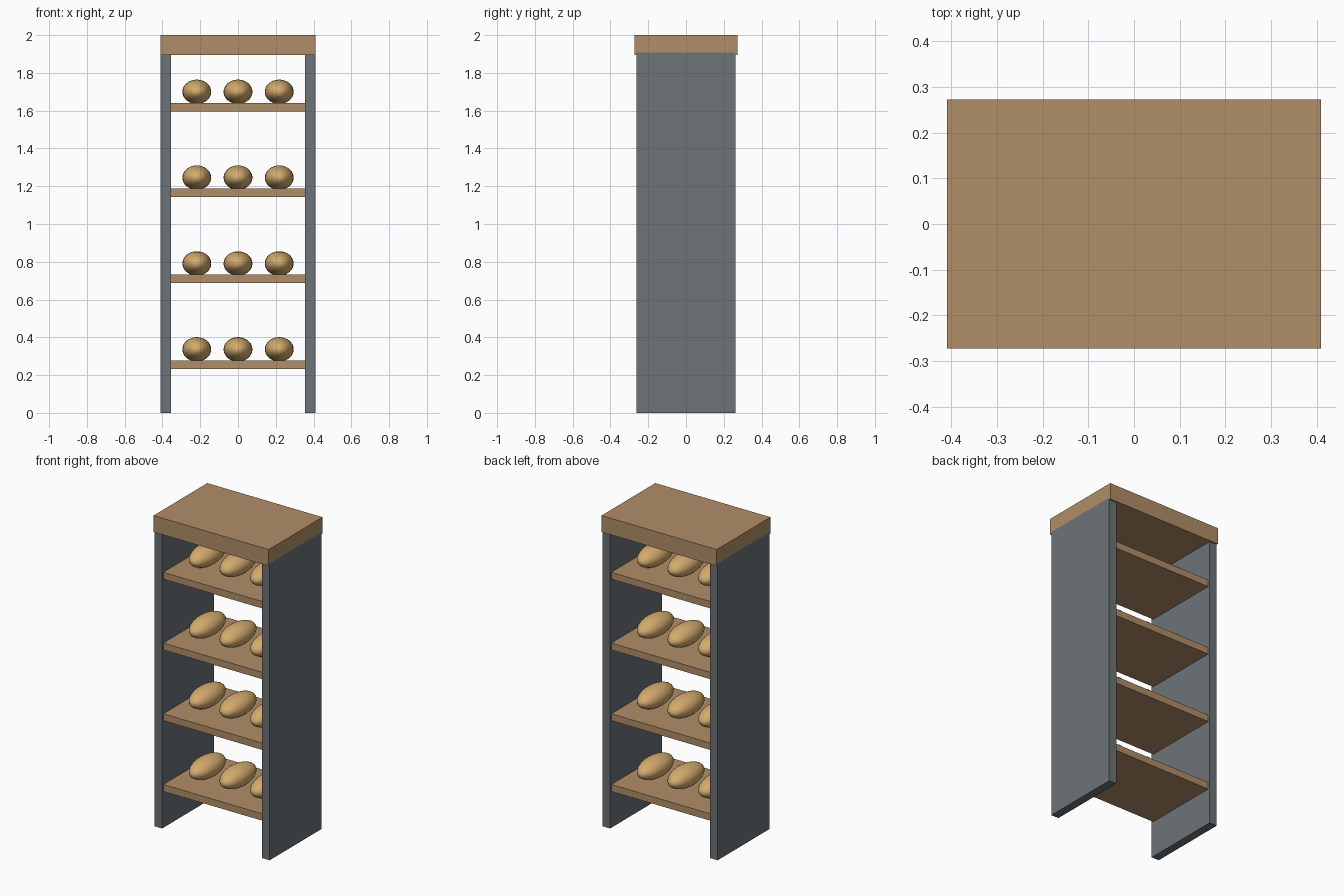
import bpy, math

if "Cube" in bpy.data.objects:
    bpy.data.objects.remove(bpy.data.objects["Cube"])


def material(name, rgb):
    m = bpy.data.materials.new(name)
    lin = [(c / 255 / 12.92) if c < 10 else ((c / 255 + 0.055) / 1.055) ** 2.4 for c in rgb]
    m.diffuse_color = (*lin, 1)
    m.use_nodes = True
    m.node_tree.nodes["Principled BSDF"].inputs["Base Color"].default_value = m.diffuse_color
    return m


WOOD = material("wood", (176, 141, 104))
STEEL = material("grey_steel", (108, 115, 119))
CRUST = material("bread_crust", (212, 172, 110))


def box(name, x, y, z, mat):
    """Box from (min, max) ranges on each axis."""
    bpy.ops.mesh.primitive_cube_add(size=1, location=[(a + b) / 2 for a, b in (x, y, z)])
    o = bpy.context.object
    o.name = name
    o.scale = [b - a for a, b in (x, y, z)]
    bpy.ops.object.transform_apply(location=False, rotation=False, scale=True)
    o.data.materials.append(mat)


def loaf(name, x, z):
    bpy.ops.mesh.primitive_uv_sphere_add(segments=24, ring_count=16, radius=1, location=(x, 0, z))
    o = bpy.context.object
    o.name = name
    o.scale = (0.0764, 0.154, 0.0645)
    bpy.ops.object.transform_apply(location=False, rotation=False, scale=True)
    bpy.ops.object.shade_smooth()
    o.data.materials.append(CRUST)


# Frame: two side panels and an overhanging top
box("side_panel_left", (-0.409, -0.3555), (-0.2627, 0.2627), (0, 1.907), STEEL)
box("side_panel_right", (0.3555, 0.409), (-0.2627, 0.2627), (0, 1.907), STEEL)
box("top_board", (-0.409, 0.409), (-0.2727, 0.2727), (1.894, 2.0), WOOD)

# Shelves, each with a row of three loaves
for i in range(4):
    z = 0.2555 + i * 0.4545
    box(f"shelf_{i + 1}", (-0.3555, 0.3555), (-0.25, 0.25), (z - 0.0222, z + 0.0222), WOOD)
    for j in range(3):
        loaf(f"loaf_{i + 1}_{j + 1}", (j - 1) * 0.2182, z + 0.081)
